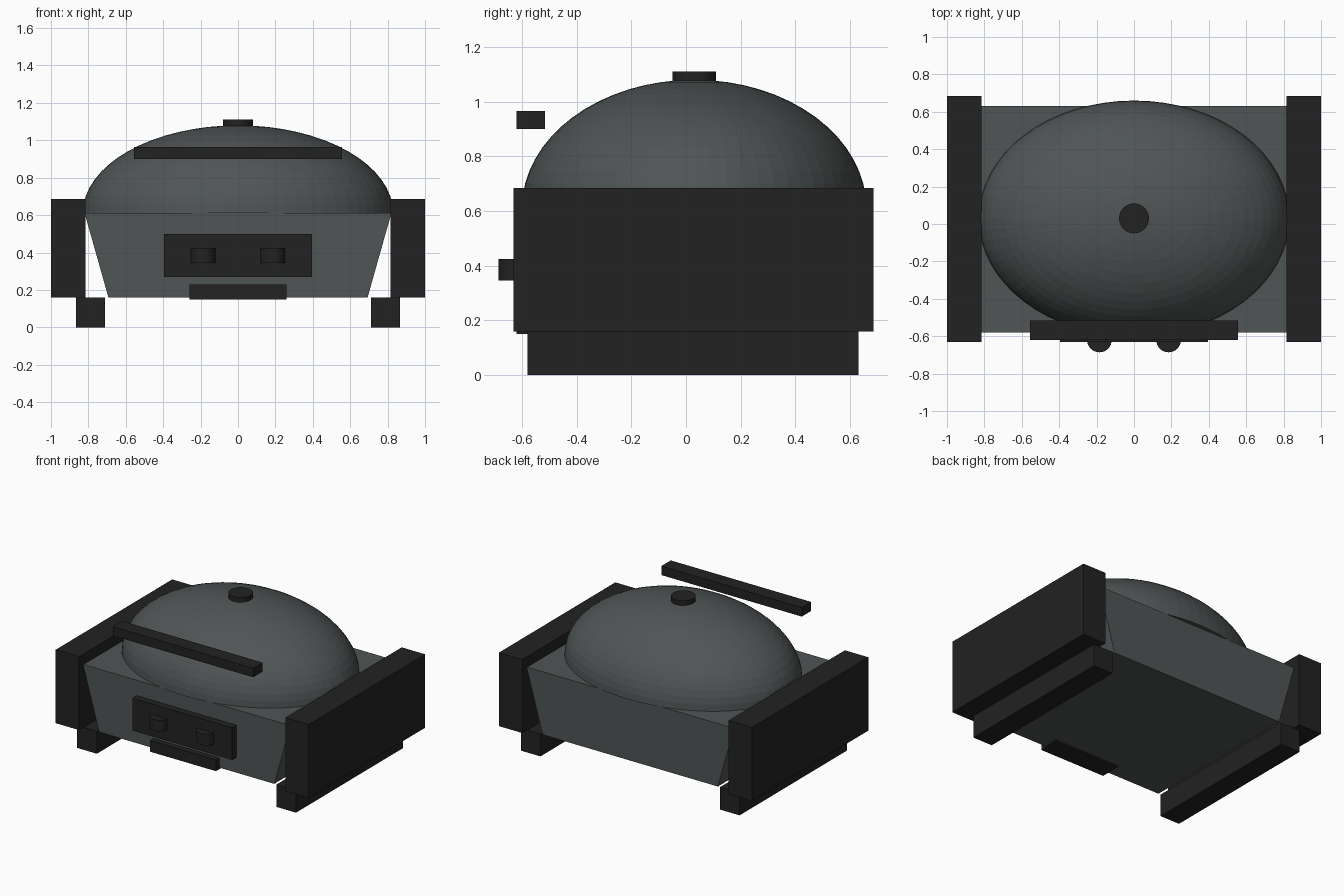
import bpy
import bmesh
from mathutils import Matrix

cube = bpy.data.objects.get("Cube")
if cube:
    bpy.data.objects.remove(cube, do_unlink=True)


def make_material(name, colour):
    mat = bpy.data.materials.new(name)
    mat.use_nodes = True
    mat.diffuse_color = colour
    mat.node_tree.nodes["Principled BSDF"].inputs["Base Color"].default_value = colour
    return mat


black = make_material("black", (0.016, 0.016, 0.016, 1))
slate = make_material("slate grey", (0.08, 0.09, 0.09, 1))


def finish(name, bm, mat):
    bmesh.ops.recalc_face_normals(bm, faces=bm.faces)
    mesh = bpy.data.meshes.new(name)
    bm.to_mesh(mesh)
    bm.free()
    mesh.materials.append(mat)
    obj = bpy.data.objects.new(name, mesh)
    bpy.context.collection.objects.link(obj)
    return obj


def box(name, x, y, z, mat, bottom_scale=1):
    """Box from axis ranges; the bottom can be narrower in x."""
    bm = bmesh.new()
    bmesh.ops.create_cube(bm, size=1)
    for v in bm.verts:
        narrow = bottom_scale if v.co.z < 0 else 1
        v.co = [(lo + hi) / 2 + c * (hi - lo) for c, (lo, hi) in zip(v.co, (x, y, z))]
        v.co.x *= narrow
    return finish(name, bm, mat)


def cylinder(name, x, y, z, radius, mat):
    bm = bmesh.new()
    bmesh.ops.create_cone(bm, cap_ends=True, segments=32, radius1=radius, radius2=radius,
                          depth=z[1] - z[0],
                          matrix=Matrix.Translation((x, y, (z[0] + z[1]) / 2)))
    return finish(name, bm, mat)


# Tapered firebox
box("firebox", (-0.82, 0.82), (-0.58, 0.63), (0.16, 0.61), slate, 0.845)

# Domed lid: upper half of a stretched sphere, closed underneath
bm = bmesh.new()
bmesh.ops.create_uvsphere(bm, u_segments=64, v_segments=32, radius=1)
cut = bmesh.ops.bisect_plane(bm, geom=bm.verts[:] + bm.edges[:] + bm.faces[:], dist=0.0001,
                             plane_co=(0, 0, 0), plane_no=(0, 0, 1), clear_inner=True)
bmesh.ops.contextual_create(bm, geom=[e for e in bm.edges if e.is_boundary])
bmesh.ops.scale(bm, vec=(0.83, 0.63, 0.47), verts=bm.verts)
bmesh.ops.translate(bm, vec=(0, 0.03, 0.61), verts=bm.verts)
finish("lid", bm, slate)

# Lid fittings
cylinder("lid_cap", 0, 0.03, (1.06, 1.11), 0.08, black)
box("lid_handle", (-0.555, 0.555), (-0.62, -0.515), (0.9, 0.965), black)

# Front controls and drip tray
box("control_panel", (-0.395, 0.395), (-0.63, -0.56), (0.27, 0.5), black)
box("drip_tray", (-0.26, 0.26), (-0.62, -0.47), (0.15, 0.23), black)

# Mirrored side shelves, feet and knobs
for side, s in (("left", 1), ("right", -1)):
    def span(a, b):
        return sorted((s * a, s * b))
    box(side + "_side_panel", span(0.815, 1), (-0.63, 0.685), (0.16, 0.685), black)
    box(side + "_foot", span(0.71, 0.865), (-0.58, 0.63), (0, 0.16), black)
    cylinder(side + "_knob", s * 0.185, -0.62, (0.345, 0.425), 0.066, black)
